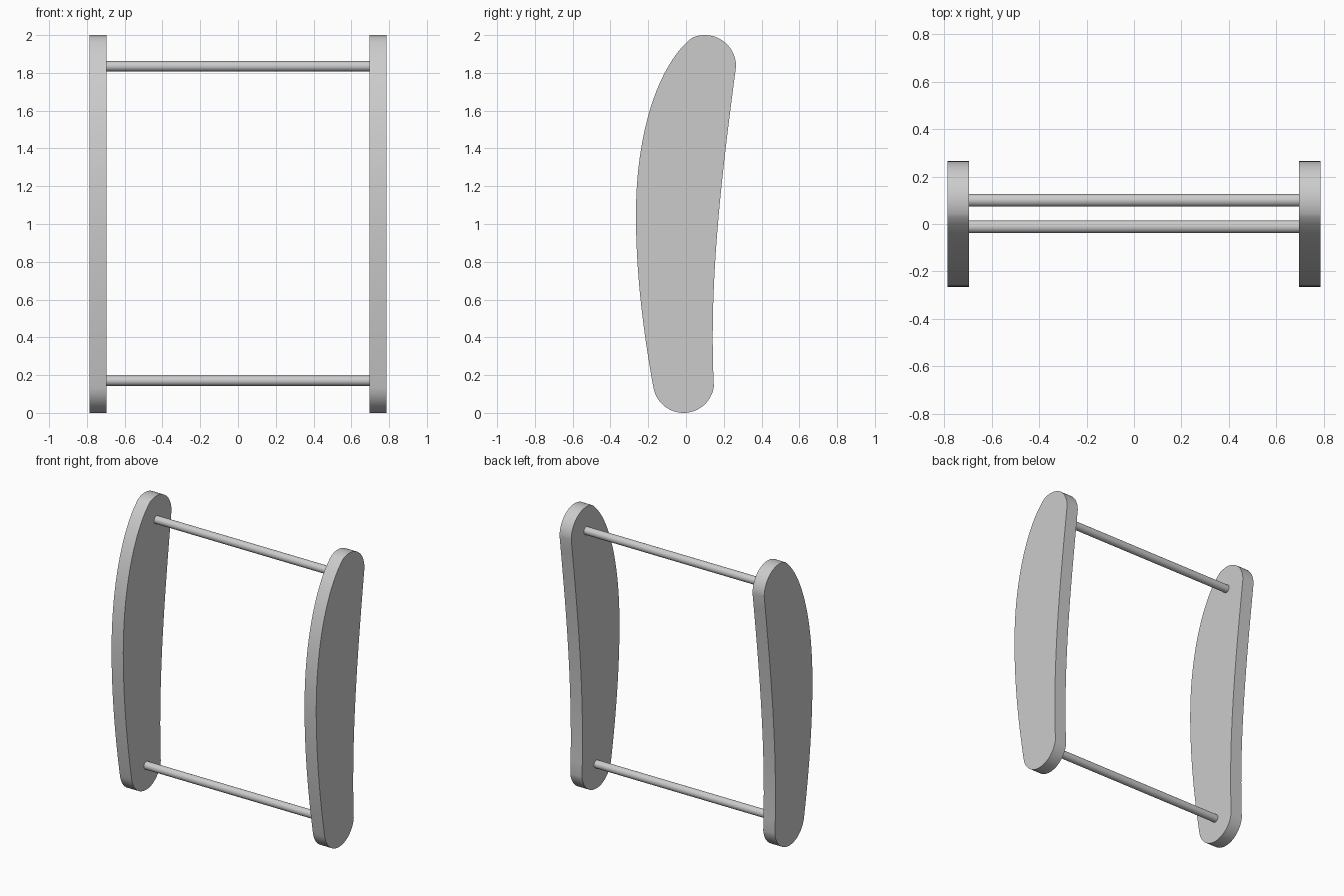
import bpy
import bmesh
from math import sin, cos, pi, radians
from mathutils import Vector
from mathutils.geometry import interpolate_bezier

cube = bpy.data.objects.get("Cube")
if cube:
    bpy.data.objects.remove(cube, do_unlink=True)

# Single light grey finish
grey = bpy.data.materials.new("light_grey")
grey.use_nodes = True
colour = (0.6, 0.6, 0.6, 1)
grey.diffuse_color = colour
grey.node_tree.nodes["Principled BSDF"].inputs["Base Color"].default_value = colour


def finish(name, bm):
    bmesh.ops.recalc_face_normals(bm, faces=bm.faces)
    mesh = bpy.data.meshes.new(name)
    bm.to_mesh(mesh)
    bm.free()
    mesh.materials.append(grey)
    obj = bpy.data.objects.new(name, mesh)
    bpy.context.collection.objects.link(obj)
    bpy.ops.object.select_all(action="DESELECT")
    obj.select_set(True)
    bpy.context.view_layer.objects.active = obj
    bpy.ops.object.shade_smooth_by_angle(angle=radians(30))


def arc(centre, radius, start, end, steps=24):
    angles = [radians(start + (end - start) * i / steps) for i in range(steps + 1)]
    return [(centre[0] + radius * cos(a), centre[1] + radius * sin(a)) for a in angles]


def bezier(a, ha, hb, b, steps=20):
    points = interpolate_bezier(*[Vector((*p, 0)) for p in (a, ha, hb, b)], steps)
    return [(p.x, p.y) for p in points[1:-1]]


# Side panel outline in (y, z): rounded ends, bowed front, gently curved back
top = arc((0.1, 1.835), 0.165, 0, 115)
bottom = arc((-0.013, 0.162), 0.162, 190, 352)
belly = (-0.265, 1.05)
outline = top
outline += bezier(top[-1], (-0.14, 1.85), (-0.265, 1.5), belly) + [belly]
outline += bezier(belly, (-0.265, 0.75), (-0.23, 0.45), bottom[0])
outline += bottom
outline += bezier(bottom[-1], (0.12, 0.70), (0.19, 1.27), top[0])

INNER, OUTER = 0.697, 0.787


def side_panel(name, side):
    bm = bmesh.new()
    face = bm.faces.new([bm.verts.new((side * INNER, y, z)) for y, z in outline])
    result = bmesh.ops.extrude_face_region(bm, geom=[face], use_keep_orig=True)
    moved = [v for v in result["geom"] if isinstance(v, bmesh.types.BMVert)]
    bmesh.ops.translate(bm, verts=moved, vec=(side * (OUTER - INNER), 0, 0))
    finish(name, bm)


def cross_rod(name, y, z, radius=0.027, sides=32):
    bm = bmesh.new()
    bmesh.ops.create_cone(bm, cap_ends=True, segments=sides, radius1=radius,
                          radius2=radius, depth=2 * INNER)
    for v in bm.verts:
        v.co = Vector((v.co.z, v.co.x + y, v.co.y + z))
    finish(name, bm)


side_panel("left_side_panel", 1)
side_panel("right_side_panel", -1)
cross_rod("upper_cross_rod", 0.1, 1.835)
cross_rod("lower_cross_rod", -0.012, 0.17)
